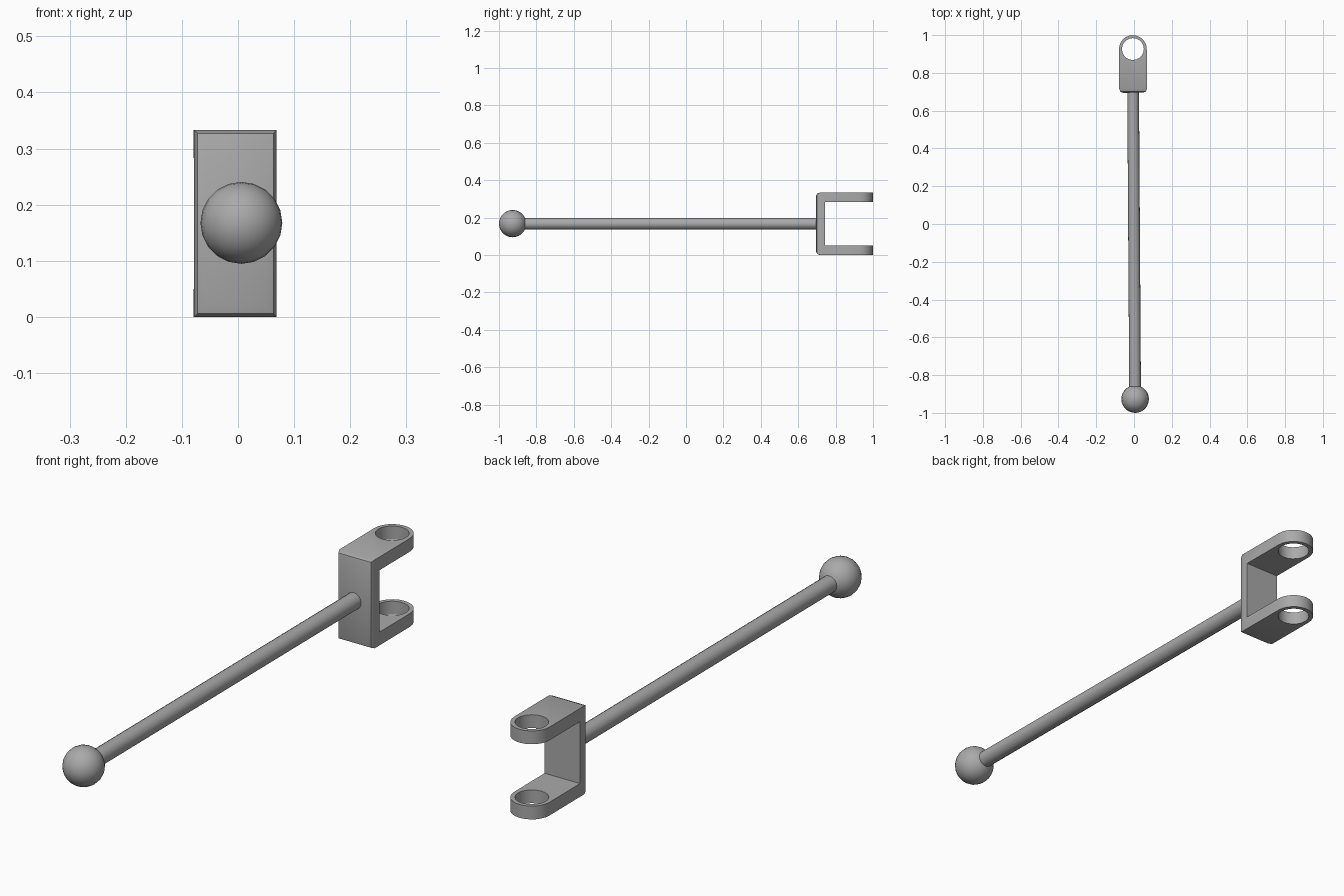
import bpy, bmesh
from math import pi, sin, cos
from mathutils import Matrix

cube = bpy.data.objects.get("Cube")
if cube:
    bpy.data.objects.remove(cube)

grey = bpy.data.materials.new("plain grey")
grey.use_nodes = True
COLOUR = (0.4, 0.4, 0.4, 1)
grey.diffuse_color = COLOUR
grey.node_tree.nodes["Principled BSDF"].inputs["Base Color"].default_value = COLOUR

YAW = Matrix.Rotation(0.0065, 4, "Z")
ALONG_Y = Matrix.Rotation(pi / 2, 4, "X")
HEIGHT, MID = 0.333, 0.1665
HALF_W, EYE_Y = 0.0735, 0.926


def finish(bm, name):
    """Turn a bmesh into a slightly yawed object."""
    bmesh.ops.recalc_face_normals(bm, faces=bm.faces)
    bm.transform(YAW)
    mesh = bpy.data.meshes.new(name)
    bm.to_mesh(mesh)
    bm.free()
    mesh.materials.append(grey)
    obj = bpy.data.objects.new(name, mesh)
    bpy.context.collection.objects.link(obj)
    return obj


def activate(obj):
    bpy.ops.object.select_all(action="DESELECT")
    obj.select_set(True)
    bpy.context.view_layer.objects.active = obj


def smooth(obj):
    activate(obj)
    bpy.ops.object.shade_smooth_by_angle(angle=0.7)


def cylinder(name, radius, depth, matrix, sides):
    bm = bmesh.new()
    bmesh.ops.create_cone(bm, cap_ends=True, segments=sides, radius1=radius,
                          radius2=radius, depth=depth, matrix=matrix)
    return finish(bm, name)


def cut(obj, cutter):
    """Subtract the cutter, then discard it."""
    cutter.hide_render = True
    activate(obj)
    mod = obj.modifiers.new("cut", "BOOLEAN")
    mod.operation, mod.solver, mod.object = "DIFFERENCE", "EXACT", cutter
    bpy.ops.object.modifier_apply(modifier=mod.name)
    bpy.data.objects.remove(cutter)


# Fork body: round-ended outline raised to full height, front edges eased
bm = bmesh.new()
outline = [(-HALF_W, 0.695), (HALF_W, 0.695)]
outline += [(HALF_W * cos(pi * i / 12), EYE_Y + HALF_W * sin(pi * i / 12)) for i in range(13)]
base = bm.faces.new([bm.verts.new((x, y, 0)) for x, y in outline])
raised = bmesh.ops.extrude_face_region(bm, geom=[base])["geom"]
bmesh.ops.translate(bm, vec=(0, 0, HEIGHT),
                    verts=[v for v in raised if isinstance(v, bmesh.types.BMVert)])
front = [e for e in bm.edges if all(v.co.y < 0.7 for v in e.verts)]
bmesh.ops.bevel(bm, geom=front, offset=0.02, segments=2, profile=0.5, affect="EDGES")
fork = finish(bm, "fork")

# Slot between the two arms
bm = bmesh.new()
bmesh.ops.create_cube(bm, size=1, matrix=Matrix.Translation((0, 0.943, MID))
                      @ Matrix.Diagonal((0.4, 0.4, 0.233, 1)))
cut(fork, finish(bm, "slot_cutter"))

# Pin holes through both arms
cut(fork, cylinder("hole_cutter", 0.058, 0.6, Matrix.Translation((0, EYE_Y, MID)), 20))
smooth(fork)

# Rod
smooth(cylinder("rod", 0.031, 1.61, Matrix.Translation((0, -0.095, MID)) @ ALONG_Y, 16))

# Ball end, with its pole facing forward
bm = bmesh.new()
bmesh.ops.create_uvsphere(bm, u_segments=20, v_segments=14, radius=0.073,
                          matrix=Matrix.Translation((0, -0.927, MID + 0.001)) @ ALONG_Y)
smooth(finish(bm, "ball"))
